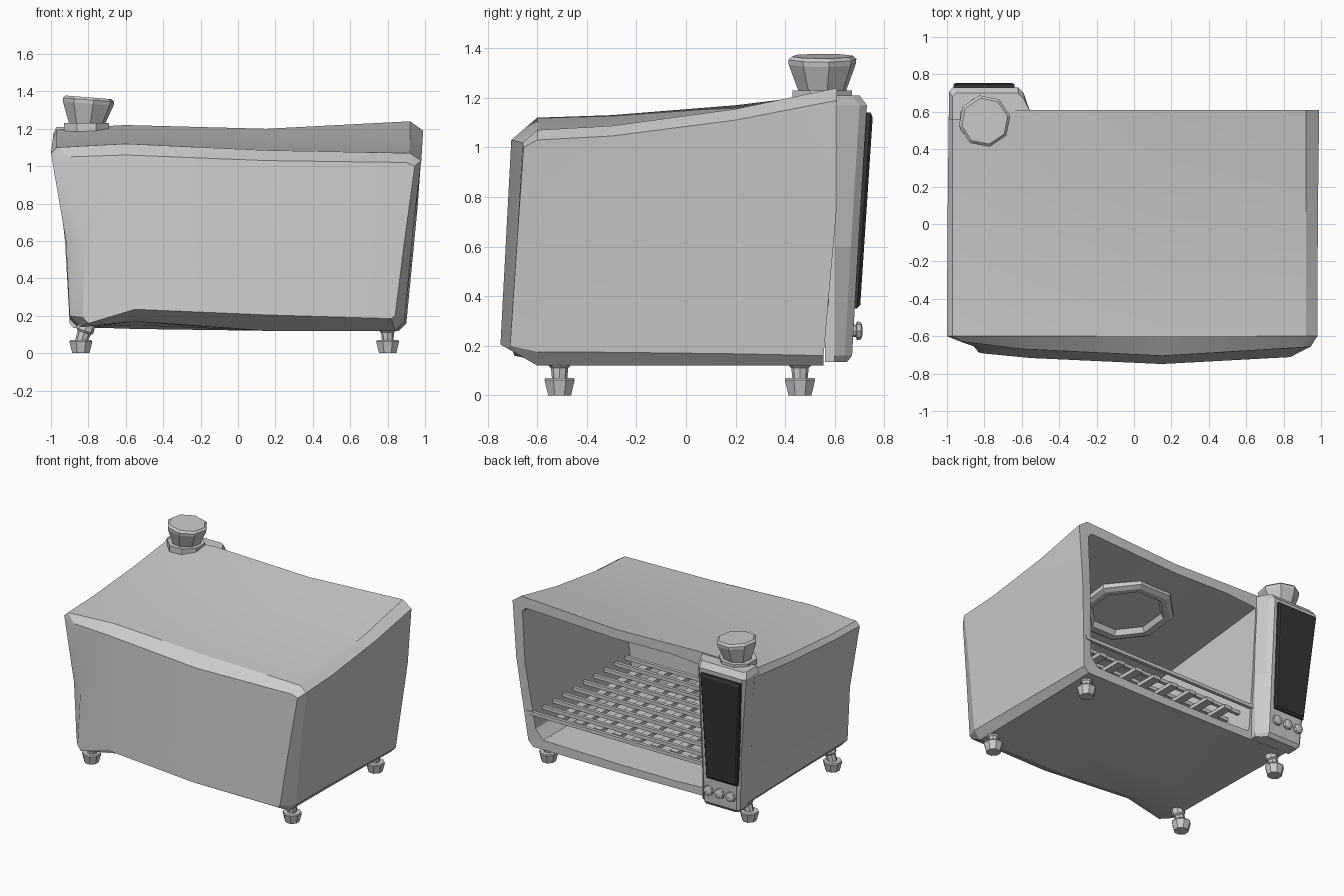
import bpy, bmesh, math
from mathutils import Vector, Matrix

if "Cube" in bpy.data.objects:
    bpy.data.objects.remove(bpy.data.objects["Cube"])


def material(name, rgb):
    m = bpy.data.materials.new(name)
    m.use_nodes = True
    m.diffuse_color = (*rgb, 1)
    m.node_tree.nodes["Principled BSDF"].inputs["Base Color"].default_value = (*rgb, 1)
    return m


GREY = material("light grey", (0.6, 0.6, 0.6))
DARK = material("dark screen", (0.035, 0.035, 0.035))


def finish(name, bm, mat=GREY, smooth=None):
    bmesh.ops.recalc_face_normals(bm, faces=bm.faces)
    mesh = bpy.data.meshes.new(name)
    bm.to_mesh(mesh)
    bm.free()
    mesh.materials.append(mat)
    ob = bpy.data.objects.new(name, mesh)
    bpy.context.scene.collection.objects.link(ob)
    if smooth:
        bpy.ops.object.select_all(action="DESELECT")
        ob.select_set(True)
        bpy.context.view_layer.objects.active = ob
        bpy.ops.object.shade_smooth_by_angle(angle=math.radians(smooth))
    return ob


def loft(name, rings, mat=GREY, smooth=None, caps=None):
    """Skin matching rings of points; caps lists the index groups that close each end."""
    bm = bmesh.new()
    rows = [[bm.verts.new(p) for p in ring] for ring in rings]
    n = len(rows[0])
    for a, b in zip(rows, rows[1:]):
        for i in range(n):
            j = (i + 1) % n
            bm.faces.new((a[i], a[j], b[j], b[i]))
    for row in (rows[0], rows[-1]):
        for group in caps or [range(n)]:
            bm.faces.new([row[i] for i in group])
    return finish(name, bm, mat, smooth)


def turned(name, profile, base, sides=8, tilt=(0, 0), spin=0.0):
    """Faceted turned part from (radius, height) pairs, leaning by tilt per unit height."""
    rings = []
    for r, h in profile:
        ring = []
        for k in range(sides):
            a = 2 * math.pi * (k + spin) / sides
            x, y = r * math.cos(a), r * math.sin(a)
            ring.append(Vector(base) + Vector((x + tilt[0] * h, y + tilt[1] * h,
                                               h - tilt[0] * x - tilt[1] * y)))
        rings.append(ring)
    return loft(name, rings)


# Oven shell outlines (x, z): top, left side, bottom, right side
back = [(-.97, 1.2), (-.6, 1.22), (.15, 1.2), (.92, 1.24), (.99, 1.19), (.96, .78), (.9, .16),
        (.86, .12), (.15, .12), (-.55, .13), (-.86, .14), (-.9, .18), (-.92, .6), (-.99, 1.15)]
front_edge = [(-.97, 1.1), (-.6, 1.12), (.15, 1.085), (.92, 1.07), (.98, 1.03), (.94, .7),
              (.89, .175), (.84, .12), (.15, .12), (-.55, .17), (-.84, .14), (-.9, .2),
              (-.92, .6), (-1, 1.07)]
front_face = [(-.9, 1.05), (-.6, 1.06), (.15, 1.03), (.9, 1.02), (.945, 1), (.89, .6),
              (.84, .2), (.82, .185), (.15, .205), (-.55, .235), (-.8, .16), (-.83, .19),
              (-.82, .6), (-.92, 1)]
opening = [(-.55, 1.12), (-.3, 1.14), (.15, 1.13), (.88, 1.16), (.91, 1.13), (.89, .75),
           (.84, .26), (.78, .19), (.15, .18), (-.3, .18), (-.53, .19), (-.54, .22),
           (-.54, .6), (-.55, 1.08)]


def rim_y(z):
    return .61 - .055 * min(1, max(0, (.78 - z) / .48))


def front_y(x, z):
    return -.64 - .045 * (1.03 - z) / .85 - .065 * (1 - ((x - .1) / .95) ** 2)


def between(t, y):
    return [(a + (c - a) * t, y, b + (d - b) * t)
            for (a, b), (c, d) in zip(back, front_edge)]


shell = [
    [(x, -.57, z - (.13 if z > .6 else 0)) for x, z in opening],
    [(x, rim_y(z), z) for x, z in opening],
    [(x, rim_y(z), z) for x, z in back],
    between(.5, .2),
    between(.9, -.3),
    between(1, -.6),
    [(x, front_y(x, z), z) for x, z in front_face],
]
loft("oven_shell", shell, smooth=25,
     caps=[(1, 2, 8, 9), (2, 3, 4, 5, 6, 7, 8), (0, 1, 9, 10, 11, 12, 13)])

# Control panel column
panel = []
for z, xl, yf in [(.135, -.88, .65), (.16, -.9, .67), (.6, -.925, .695),
                  (1.17, -.99, .73), (1.21, -.97, .7)]:
    panel.append([(xl, .56, z), (xl, yf - .02, z), (xl + .02, yf, z), (-.62, yf, z),
                  (-.59, yf - .03, z), (-.555, .6, z), (-.555, .56, z)])
loft("control_panel", panel)

# Dark screen with a slightly tapered face
loft("screen", [
    [(-.9, .67, .35), (-.65, .67, .35), (-.64, .72, 1.14), (-.965, .72, 1.14)],
    [(-.9, .69, .35), (-.65, .69, .35), (-.64, .745, 1.14), (-.965, .745, 1.14)],
    [(-.89, .703, .365), (-.66, .703, .365), (-.65, .753, 1.12), (-.955, .753, 1.12)],
], DARK)

# Three small buttons under the screen
for i, x in enumerate((-.67, -.76, -.85)):
    ob = turned(f"button_{i + 1}", [(.025, 0), (.025, .015), (.038, .02), (.034, .036), (.015, .042)],
                (0, 0, 0))
    ob.matrix_world = Matrix.Translation((x, .67, .26)) @ Matrix.Rotation(-math.pi / 2, 4, "X")

# Large knob on top
turned("knob_base", [(.13, 0), (.13, .045)], (-.81, .55, 1.185), spin=.5)
turned("knob", [(.095, 0), (.138, .115), (.14, .135), (.125, .148)], (-.81, .55, 1.22),
       tilt=(.08, 0), spin=.25)

# Feet with leaning stems
for side, x in (("right", -.84), ("left", .8)):
    for end, y in (("front", -.51), ("back", .46)):
        lean = .35 if side == "right" else 0
        turned(f"{end}_{side}_foot", [(.05, 0), (.066, .062), (.062, .07)], (x, y, 0), spin=.5)
        turned(f"{end}_{side}_stem", [(.03, 0), (.035, .05), (.045, .06), (.04, .13)],
               (x, y, .06), tilt=(lean, 0))

# Octagonal heater ring under the ceiling, following its slope
ring_rows = []
for r, drop in [(.33, -.02), (.33, .02), (.3, .035), (.26, .035), (.24, 0)]:
    row = []
    for k in range(8):
        a = math.pi * (k + .5) / 4
        x, y = .15 + r * math.cos(a), .1 + r * math.sin(a)
        row.append((x, y, 1.13 - .11 * (.61 - y) - drop))
    ring_rows.append(row)
loft("heater_ring", ring_rows)


def box(name, lo, hi):
    (x0, y0, z0), (x1, y1, z1) = lo, hi
    loft(name, [[(x0, y0, z), (x1, y0, z), (x1, y1, z), (x0, y1, z)] for z in (z0, z1)])


# Wire rack: thin cross bars resting on flat slats
for i in range(10):
    y = .565 - .12 * i
    box(f"rack_bar_{i + 1}", (-.56, y - .012, .362), (.9 - .005 * i, y + .012, .388))
for i in range(8):
    x = -.4 + .155 * i
    box(f"rack_slat_{i + 1}", (x - .03, -.55, .335), (x + .03, .5, .362))
